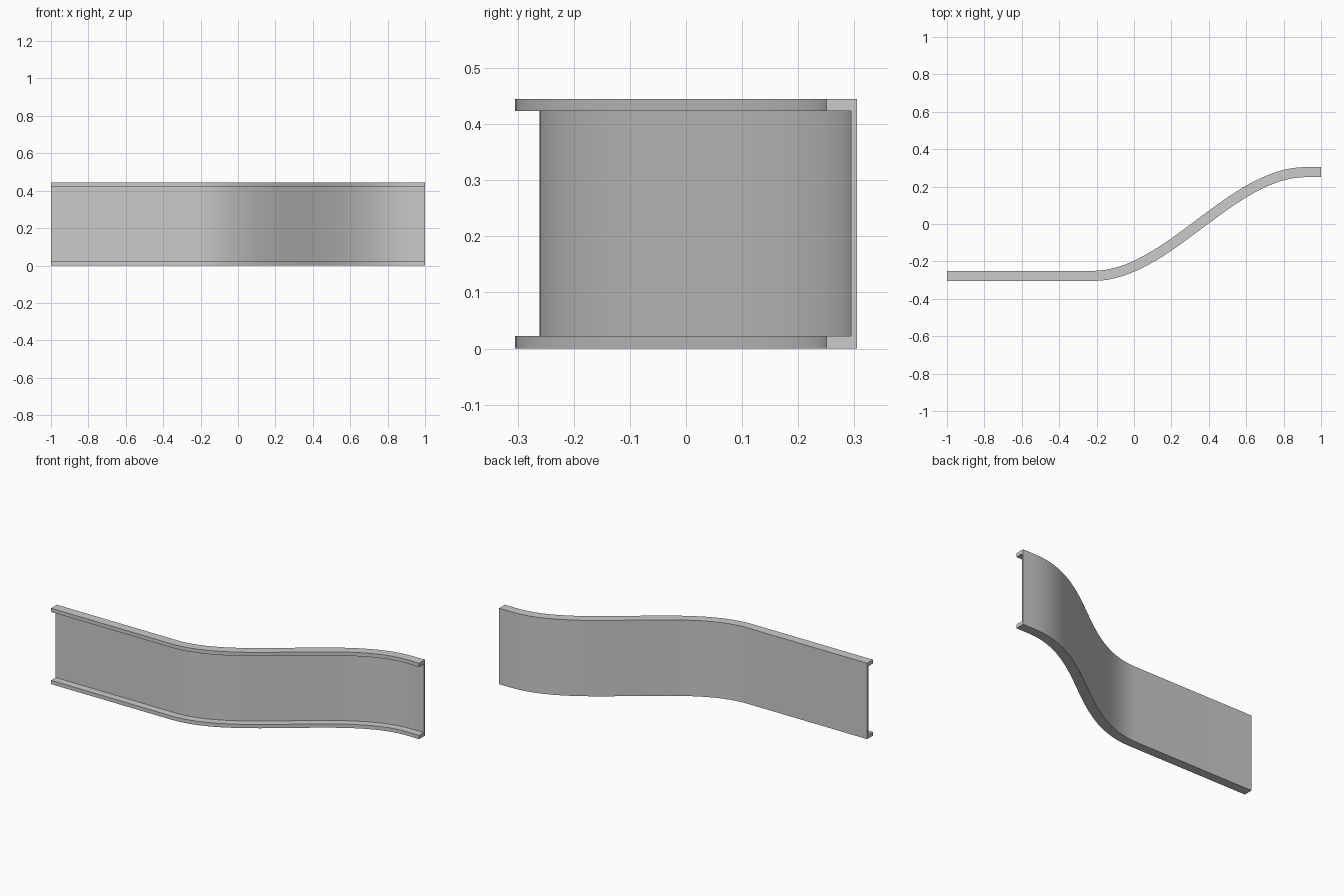
import bpy, bmesh
from math import radians
from mathutils import Vector

if "Cube" in bpy.data.objects:
    bpy.data.objects.remove(bpy.data.objects["Cube"])

DEPTH, WEB, FLANGE, HEIGHT = 0.054, 0.0105, 0.022, 0.445
X0, X1, Y0, Y1, HANDLE = -0.22, 0.92, -0.2775, 0.2775, 0.35
STEPS = 32

# S-bend centre line: straight, cubic bend, straight
h = (X1 - X0) * HANDLE
ctrl = [Vector(p) for p in ((X0, Y0), (X0 + h, Y0), (X1 - h, Y1), (X1, Y1))]


def bend(t):
    s = 1 - t
    a, b, c, d = ctrl
    pos = a * s**3 + b * 3 * s * s * t + c * 3 * s * t * t + d * t**3
    tan = (b - a) * s * s + (c - b) * 2 * s * t + (d - c) * t * t
    return pos, tan.normalized()


flat = Vector((1, 0))
path = [(Vector((-1, Y0)), flat)]
path += [bend(i / STEPS) for i in range(STEPS + 1)]
path += [(Vector((1, Y1)), flat)]

# C-channel profile: (offset towards the back, height)
back, front, inner = DEPTH / 2, -DEPTH / 2, DEPTH / 2 - WEB
top = HEIGHT - FLANGE
profile = [(back, 0), (front, 0), (front, FLANGE), (inner, FLANGE),
           (inner, top), (front, top), (front, HEIGHT), (back, HEIGHT)]

# Sweep the profile along the path
bm = bmesh.new()
rings = []
for pos, tan in path:
    normal = Vector((-tan.y, tan.x))
    rings.append([bm.verts.new((*(pos + normal * o), z)) for o, z in profile])
n = len(profile)
for a, b in zip(rings, rings[1:]):
    for i in range(n):
        j = (i + 1) % n
        bm.faces.new((a[i], a[j], b[j], b[i]))

# End caps: two flanges and the web strip
for ring in (rings[0], rings[-1]):
    bm.faces.new(ring)
bmesh.ops.recalc_face_normals(bm, faces=bm.faces)

mesh = bpy.data.meshes.new("curved_channel")
bm.to_mesh(mesh)
bm.free()
channel = bpy.data.objects.new("curved_channel", mesh)
bpy.context.collection.objects.link(channel)
bpy.context.view_layer.objects.active = channel
channel.select_set(True)
bpy.ops.object.shade_smooth_by_angle(angle=radians(30))
